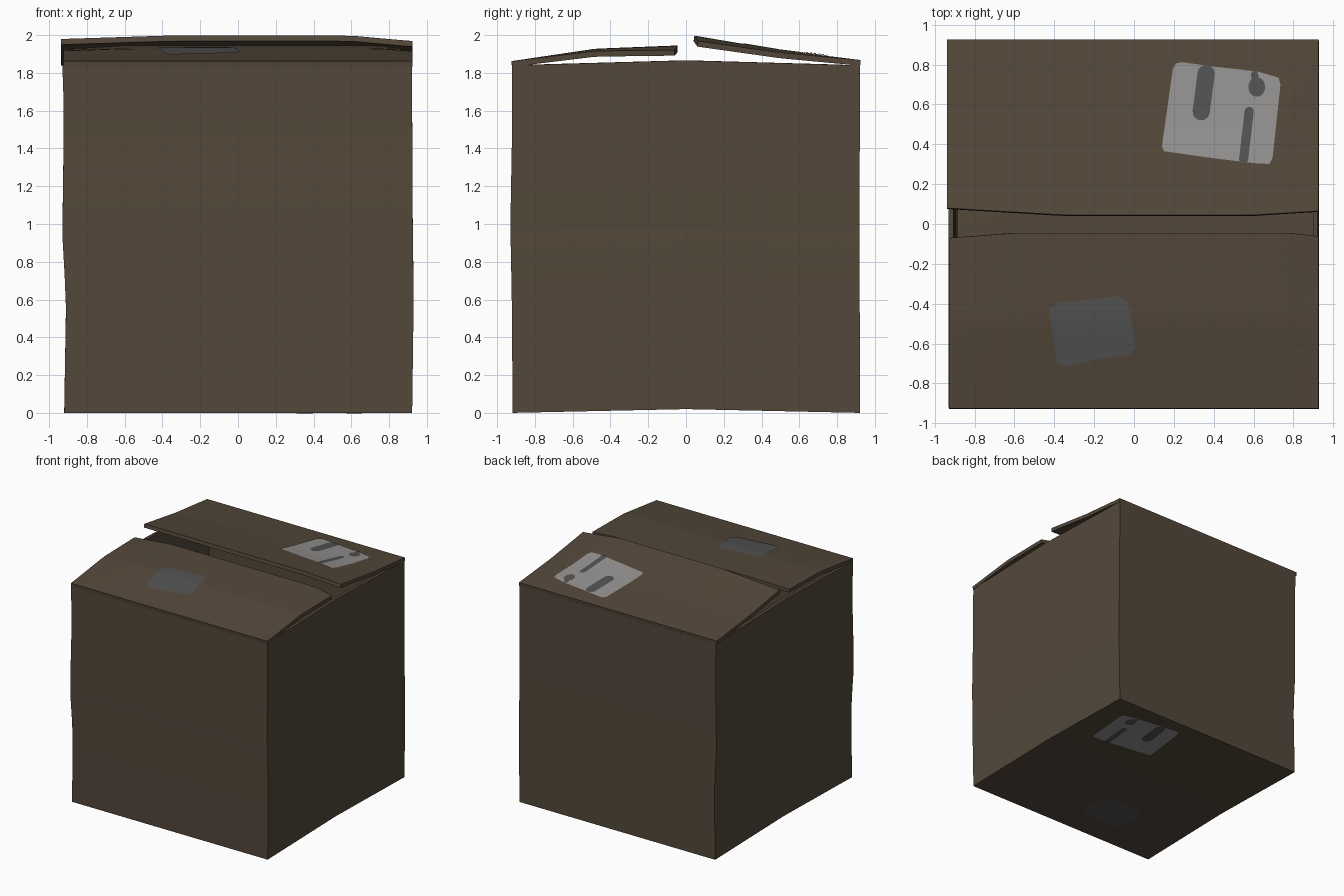
import bpy, bmesh, math
from mathutils import Vector

if "Cube" in bpy.data.objects:
    bpy.data.objects.remove(bpy.data.objects["Cube"])


def material(name, rgb):
    m = bpy.data.materials.new(name)
    m.diffuse_color = (*rgb, 1)
    m.use_nodes = True
    m.node_tree.nodes["Principled BSDF"].inputs["Base Color"].default_value = m.diffuse_color
    return m


CARD = material("cardboard_brown", (0.088, 0.064, 0.042))
PAPER = material("label_grey", (0.30, 0.29, 0.285))
DARK = material("marking_dark_grey", (0.085, 0.085, 0.085))


def lerp(table, t):
    """Piecewise linear lookup."""
    if t <= table[0][0]:
        return table[0][1]
    for (a, va), (b, vb) in zip(table, table[1:]):
        if t <= b:
            return va + (vb - va) * (t - a) / (b - a)
    return table[-1][1]


def finish(name, bm, mat, thickness=0):
    me = bpy.data.meshes.new(name)
    bm.to_mesh(me)
    bm.free()
    me.materials.append(mat)
    ob = bpy.data.objects.new(name, me)
    bpy.context.collection.objects.link(ob)
    bpy.ops.object.select_all(action='DESELECT')
    ob.select_set(True)
    bpy.context.view_layer.objects.active = ob
    if thickness:
        s = ob.modifiers.new("board", 'SOLIDIFY')
        s.thickness, s.offset = thickness, -1
        bpy.ops.object.modifier_apply(modifier=s.name)
    bpy.ops.object.shade_smooth_by_angle(angle=math.radians(30))
    return ob


def face_towards(bm, sign):
    bm.normal_update()
    flip = [f for f in bm.faces if f.normal.z * sign < 0]
    if flip:
        bmesh.ops.reverse_faces(bm, faces=flip)


# Slightly warped surfaces
HINGE = 0.925


def floor_z(x, y):
    return 0.02 * max(0, 1 - abs(y) / HINGE)


def rim_z(x, y):
    return 1.84 + 0.026 * max(0, 1 - abs(y) / HINGE)


def back_z(x, y):
    free = max(0, 1 - y / HINGE)
    base = lerp([(0.04, 1.998), (0.5, 1.92), (HINGE, 1.868)], y)
    return base - free * lerp([(-0.94, 0.013), (-0.4, 0), (0.6, 0), (0.92, 0.027)], x)


def front_z(x, y):
    free = max(0, 1 + y / HINGE)
    base = lerp([(-HINGE, 1.862), (-0.48, 1.928), (-0.05, 1.945)], y)
    return base - free * lerp([(-0.92, 0.02), (-0.6, 0), (0.75, 0), (0.92, 0.025)], x)


# Hollow box body, open at the top
left = [(0, 0.92), (0.6, 0.91), (0.95, 0.93), (1.6, 0.921), (1.86, 0.93)]
right = [(0, 0.922), (0.6, 0.93), (1.2, 0.923), (1.86, 0.922)]
front = [(0, 0.918), (0.6, 0.922), (1.0, 0.93), (1.5, 0.921), (1.86, 0.92)]
back = [(0, 0.922), (1.0, 0.918), (1.86, 0.922)]
bm = bmesh.new()
bmesh.ops.create_cube(bm, size=2)
bmesh.ops.subdivide_edges(bm, edges=bm.edges[:], cuts=9, use_grid_fill=True)
top = [f for f in bm.faces if f.calc_center_median().z > 0.99]
bmesh.ops.delete(bm, geom=top, context='FACES')
for v in bm.verts:
    u, w, t = v.co.x, v.co.y, (v.co.z + 1) / 2
    z = 1.86 * t
    x = u * lerp(left if u < 0 else right, z)
    y = w * lerp(front if w < 0 else back, z)
    lo, hi = floor_z(x, y), rim_z(x, y)
    v.co = (x, y, lo + (hi - lo) * t)
bmesh.ops.recalc_face_normals(bm, faces=bm.faces[:])
bm.normal_update()
if any(f.normal.z > 0.5 for f in bm.faces):
    bmesh.ops.reverse_faces(bm, faces=bm.faces[:])
finish("box_body", bm, CARD, 0.025)


# Two bent lid flaps
def flap(name, x0, x1, hinge_y, free_edge, height, nu=24, nv=20):
    bm = bmesh.new()
    rows = []
    for j in range(nv + 1):
        row = []
        for i in range(nu + 1):
            x = x0 + (x1 - x0) * i / nu
            y = hinge_y + (lerp(free_edge, x) - hinge_y) * j / nv
            row.append(bm.verts.new((x, y, height(x, y))))
        rows.append(row)
    for a, b in zip(rows, rows[1:]):
        for i in range(nu):
            bm.faces.new((a[i], a[i + 1], b[i + 1], b[i]))
    face_towards(bm, 1)
    finish(name, bm, CARD, 0.03)


flap("back_flap", -0.938, 0.925, HINGE,
     [(-0.94, 0.08), (-0.35, 0.045), (0.6, 0.045), (0.92, 0.065)], back_z)
flap("front_flap", -0.925, 0.925, -HINGE,
     [(-0.92, -0.07), (-0.6, -0.045), (0.8, -0.045), (0.92, -0.062)], front_z)


# Thin plates that follow a surface
def plate(name, outline, height, offset, mat):
    bm = bmesh.new()
    bm.faces.new([bm.verts.new((x, y, 0)) for x, y in outline])
    for axis in (Vector((1, 0, 0)), Vector((0, 1, 0))):
        for k in range(-18, 19):
            bmesh.ops.bisect_plane(bm, geom=bm.verts[:] + bm.edges[:] + bm.faces[:],
                                   plane_co=axis * (k * 0.05 + 0.0013), plane_no=axis)
    for v in bm.verts:
        v.co.z = height(v.co.x, v.co.y) + offset
    face_towards(bm, offset)
    finish(name, bm, mat)


def capsule(a, b, r, n=8):
    """Rounded bar outline from a to b."""
    ang = math.atan2(b[1] - a[1], b[0] - a[0])
    pts = []
    for c, start in ((b, ang - math.pi / 2), (a, ang + math.pi / 2)):
        pts += [(c[0] + r * math.cos(start + math.pi * i / n),
                 c[1] + r * math.sin(start + math.pi * i / n)) for i in range(n + 1)]
    return pts


label = [(0.14, 0.39), (0.15, 0.365), (0.4, 0.33), (0.62, 0.303), (0.68, 0.302),
         (0.695, 0.33), (0.735, 0.7), (0.725, 0.735), (0.62, 0.765), (0.4, 0.79),
         (0.24, 0.812), (0.21, 0.805), (0.195, 0.78)]
patch = [(-0.385, -0.695), (-0.345, -0.715), (-0.19, -0.68), (-0.02, -0.655),
         (0.008, -0.62), (-0.03, -0.395), (-0.07, -0.362), (-0.2, -0.378),
         (-0.38, -0.395), (-0.425, -0.43)]
marks = {"long_bar": capsule((0.362, 0.755), (0.337, 0.563), 0.043),
         "thin_bar": capsule((0.55, 0.325), (0.578, 0.565), 0.023),
         "dot": capsule((0.616, 0.68), (0.616, 0.695), 0.041),
         "dot_stem": capsule((0.614, 0.7), (0.605, 0.75), 0.018)}

# Same label and patch on the lid and under the base
for side, hb, hf, s in (("top", back_z, front_z, 1), ("base", floor_z, floor_z, -1)):
    plate(side + "_label", label, hb, s * 0.004, PAPER)
    plate(side + "_patch", patch, hf, s * 0.004, DARK)
    for n, outline in marks.items():
        plate(f"{side}_label_{n}", outline, hb, s * (0.007 if n != "dot_stem" else 0.0065), DARK)
